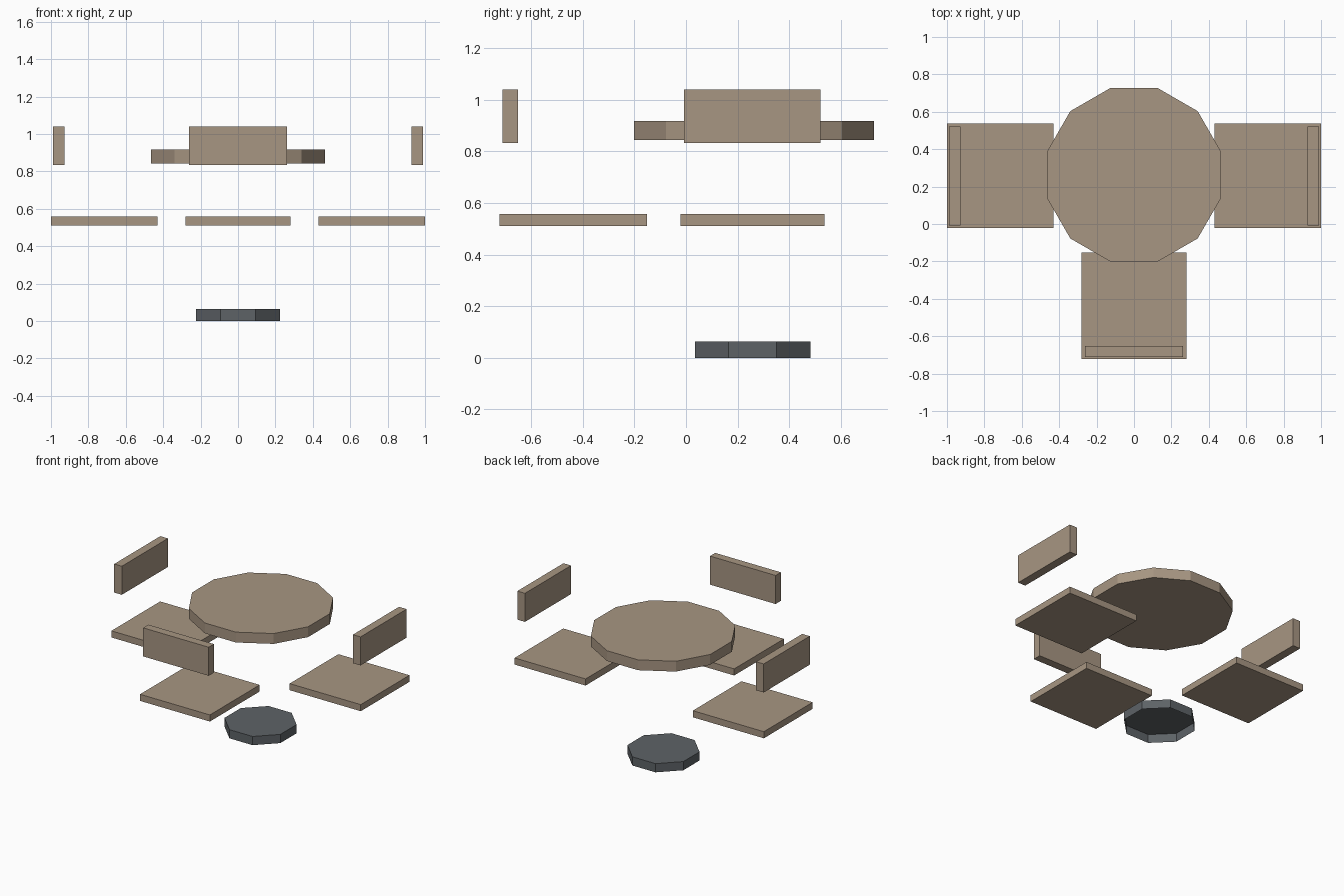
import bpy
import bmesh
import math

if "Cube" in bpy.data.objects:
    bpy.data.objects.remove(bpy.data.objects["Cube"], do_unlink=True)


def material(name, colour):
    mat = bpy.data.materials.new(name)
    mat.use_nodes = True
    mat.diffuse_color = (*colour, 1)
    mat.node_tree.nodes["Principled BSDF"].inputs["Base Color"].default_value = (*colour, 1)
    return mat


wood = material("weathered wood", (0.39, 0.305, 0.225))
metal = material("dark grey metal", (0.11, 0.123, 0.134))


def finish(name, bm, location, mat):
    mesh = bpy.data.meshes.new(name)
    bm.to_mesh(mesh)
    bm.free()
    mesh.materials.append(mat)
    obj = bpy.data.objects.new(name, mesh)
    obj.location = location
    bpy.context.collection.objects.link(obj)
    return obj


def box(name, low, high, mat):
    bm = bmesh.new()
    bmesh.ops.create_cube(bm, size=1)
    bmesh.ops.scale(bm, vec=[h - l for l, h in zip(low, high)], verts=bm.verts)
    return finish(name, bm, [(l + h) / 2 for l, h in zip(low, high)], mat)


def disc(name, sides, apothem, y, bottom, top, mat, open_below=False):
    # Flat-sided prism with a side facing each axis
    bm = bmesh.new()
    radius = apothem / math.cos(math.pi / sides)
    corners = [math.pi * (2 * i + 1) / sides for i in range(sides)]
    low = [bm.verts.new((radius * math.cos(a), radius * math.sin(a), 0)) for a in corners]
    high = [bm.verts.new((v.co.x, v.co.y, top - bottom)) for v in low]
    bm.faces.new(high)
    if not open_below:
        bm.faces.new(low[::-1])
    for i in range(sides):
        j = (i + 1) % sides
        bm.faces.new((low[i], low[j], high[j], high[i]))
    return finish(name, bm, (0, y, bottom), mat)


# Table top and hollow foot
disc("table_top", 12, 0.465, 0.263, 0.843, 0.918, wood)
disc("table_foot", 8, 0.224, 0.258, 0, 0.063, metal, open_below=True)

# Side seats with their backrests
for side, sign in (("left", 1), ("right", -1)):
    for part, inner, outer, front, back, low, high in (
            ("seat", 0.43, 1.0, -0.022, 0.536, 0.51, 0.558),
            ("backrest", 0.927, 0.988, -0.007, 0.521, 0.833, 1.04)):
        x0, x1 = sorted((sign * inner, sign * outer))
        box(f"{side}_{part}", (x0, front, low), (x1, back, high), wood)

# Front seat with its backrest
box("front_seat", (-0.28, -0.722, 0.51), (0.28, -0.152, 0.558), wood)
box("front_backrest", (-0.263, -0.711, 0.833), (0.263, -0.651, 1.04), wood)
